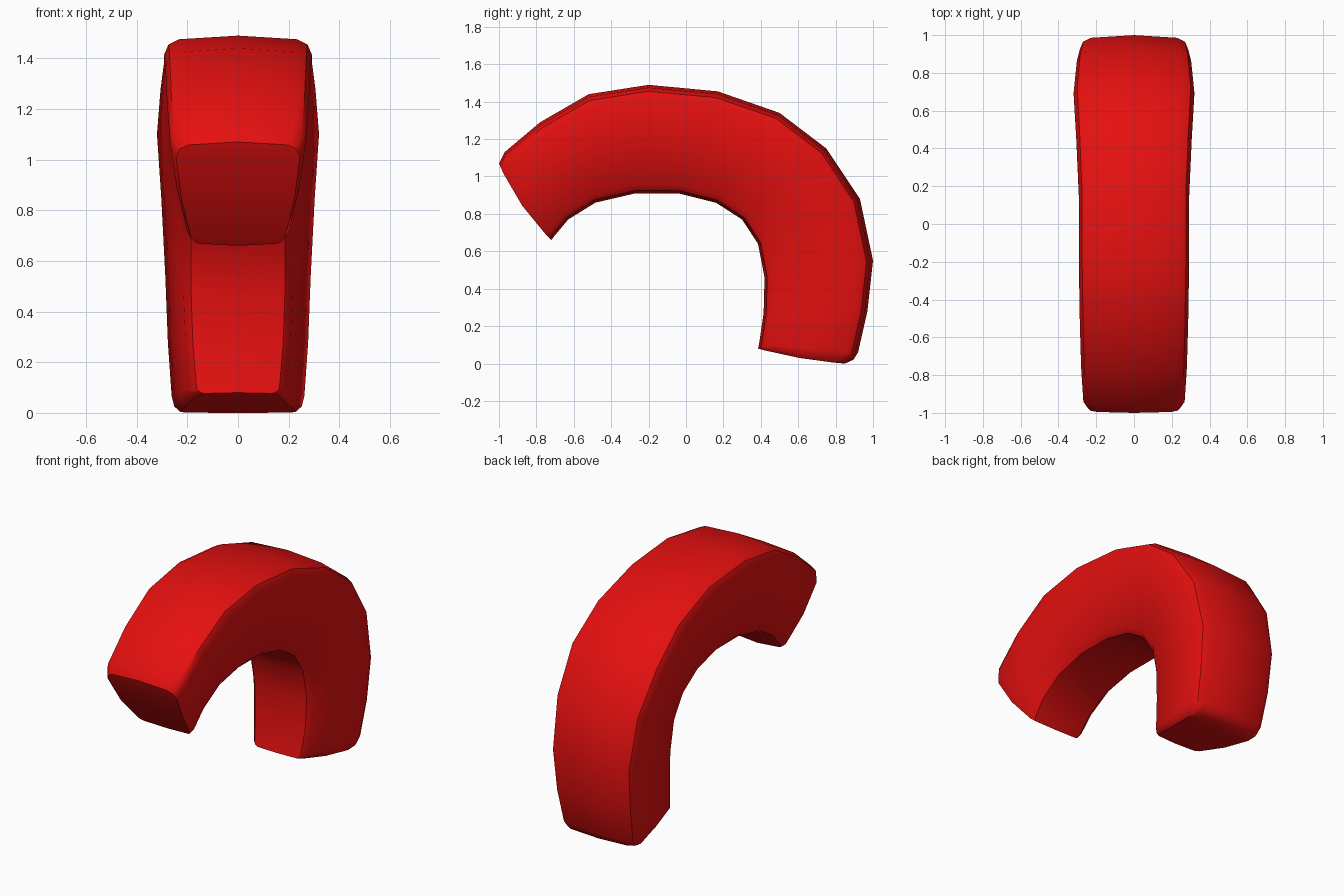
import bpy, bmesh
from mathutils import Vector

if "Cube" in bpy.data.objects:
    bpy.data.objects.remove(bpy.data.objects["Cube"])

# Stations along the arch: outer y, z, inner y, z, outer half width, inner half width, end bulge
STATIONS = [
    (-1.00, 1.07, -0.72, 0.66, 0.245, 0.185, 0.025),
    (-0.97, 1.13, -0.705, 0.68, 0.268, 0.200, 0.015),
    (-0.78, 1.29, -0.63, 0.77, 0.280, 0.205, 0),
    (-0.52, 1.44, -0.485, 0.86, 0.287, 0.210, 0),
    (-0.20, 1.49, -0.27, 0.91, 0.292, 0.215, 0),
    (0.17, 1.455, -0.04, 0.91, 0.292, 0.215, 0),
    (0.50, 1.34, 0.16, 0.86, 0.306, 0.215, 0),
    (0.75, 1.15, 0.30, 0.77, 0.320, 0.215, 0),
    (0.93, 0.88, 0.385, 0.64, 0.303, 0.215, 0),
    (1.00, 0.55, 0.42, 0.46, 0.287, 0.215, 0),
    (0.97, 0.28, 0.415, 0.27, 0.277, 0.207, 0),
    (0.92, 0.06, 0.39, 0.10, 0.262, 0.190, 0),
    (0.895, 0.02, 0.387, 0.088, 0.252, 0.182, -0.006),
    (0.85, 0.0, 0.385, 0.08, 0.230, 0.160, -0.012),
]


def half_section(oy, oz, iy, iz, w, v, bulge):
    """Right half of one cross-section, from outer ridge to inner ridge."""
    outer, inner = Vector((0, oy, oz)), Vector((0, iy, iz))
    d = inner - outer
    normal = Vector((0, d.z, -d.y)).normalized()
    shape = [(0, 0), (0.8 * w, 0.025), (0.94 * w, 0.06), (w, 0.13),
             (0.53 * w + 0.5 * v, 0.52), (v, 0.92), (0.86 * v, 0.975), (0, 1)]
    return [outer + d * t + normal * (bulge * 4 * t * (1 - t)) + Vector((x, 0, 0))
            for x, t in shape]


bm = bmesh.new()
rings = []
for s in STATIONS:
    pts = half_section(*s)
    right = [bm.verts.new(p) for p in pts]
    left = [bm.verts.new((-p.x, p.y, p.z)) for p in pts[1:-1]]
    rings.append((right, [right[0]] + left + [right[-1]]))

# Skin between stations
for (ra, la), (rb, lb) in zip(rings, rings[1:]):
    for a, b in ((ra, rb), (la, lb)):
        for i in range(len(a) - 1):
            bm.faces.new((a[i], a[i + 1], b[i + 1], b[i]))

# End caps, joined straight across
for r, l in (rings[0], rings[-1]):
    for i in range(len(r) - 1):
        quad = list(dict.fromkeys((r[i], r[i + 1], l[i + 1], l[i])))
        bm.faces.new(quad)
bmesh.ops.recalc_face_normals(bm, faces=bm.faces)

mesh = bpy.data.meshes.new("curved_arch")
bm.to_mesh(mesh)
bm.free()
red = bpy.data.materials.new("red")
red.diffuse_color = (0.78, 0.005, 0.005, 1)
red.use_nodes = True
red.node_tree.nodes["Principled BSDF"].inputs["Base Color"].default_value = red.diffuse_color
mesh.materials.append(red)
arch = bpy.data.objects.new("curved_arch", mesh)
bpy.context.collection.objects.link(arch)
bpy.context.view_layer.objects.active = arch
arch.select_set(True)
bpy.ops.object.shade_smooth_by_angle(angle=0.6)
